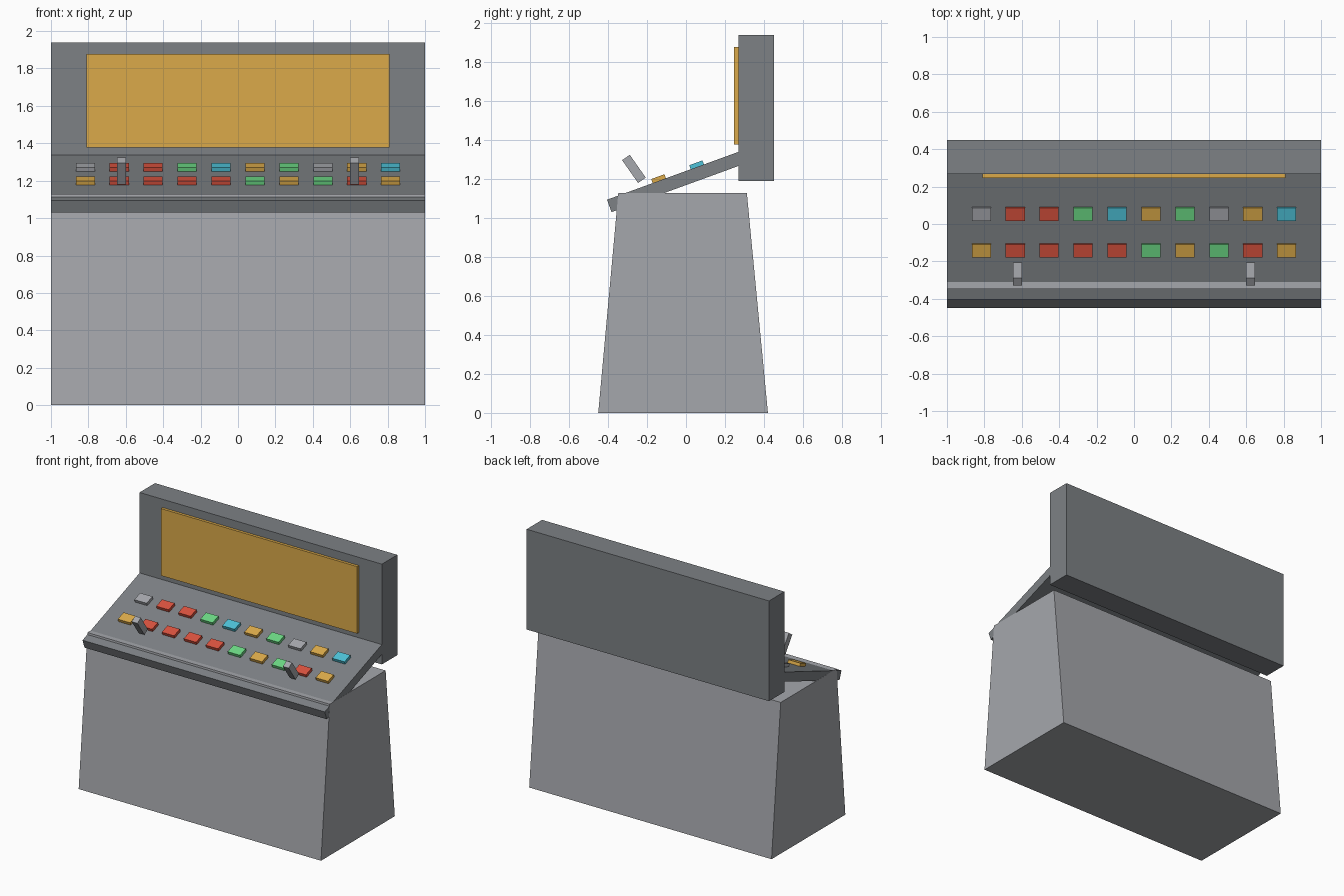
import bpy, bmesh, math
from mathutils import Matrix, Vector

if "Cube" in bpy.data.objects:
    bpy.data.objects.remove(bpy.data.objects["Cube"])


def material(name, r, g, b):
    lin = lambda c: ((c / 255 + 0.055) / 1.055) ** 2.4
    m = bpy.data.materials.new(name)
    m.diffuse_color = (lin(r), lin(g), lin(b), 1)
    m.use_nodes = True
    m.node_tree.nodes["Principled BSDF"].inputs["Base Color"].default_value = m.diffuse_color
    return m


LIGHT = material("light_grey", 165, 167, 172)
DARK = material("dark_grey", 125, 129, 133)
AMBER = material("amber", 219, 170, 74)
RED = material("red", 218, 82, 62)
GREEN = material("green", 108, 216, 132)
BLUE = material("blue", 78, 194, 216)


def make_object(name, bm, mat):
    bmesh.ops.recalc_face_normals(bm, faces=bm.faces)
    me = bpy.data.meshes.new(name)
    bm.to_mesh(me)
    bm.free()
    me.materials.append(mat)
    ob = bpy.data.objects.new(name, me)
    bpy.context.collection.objects.link(ob)
    return ob


def box(name, mat, centre, size, tilt=0.0):
    bm = bmesh.new()
    bmesh.ops.create_cube(bm, size=1)
    bmesh.ops.scale(bm, vec=size, verts=bm.verts)
    ob = make_object(name, bm, mat)
    ob.matrix_world = Matrix.Translation(centre) @ Matrix.Rotation(tilt, 4, 'X')
    return ob


def extruded_profile(name, mat, points, half_width):
    """Side profile in (y, z) extruded across x."""
    bm = bmesh.new()
    face = bm.faces.new([bm.verts.new((-half_width, y, z)) for y, z in points])
    geom = bmesh.ops.extrude_face_region(bm, geom=[face])["geom"]
    bmesh.ops.translate(bm, vec=(2 * half_width, 0, 0),
                        verts=[v for v in geom if isinstance(v, bmesh.types.BMVert)])
    return make_object(name, bm, mat)


# Tapered pedestal
extruded_profile("pedestal", LIGHT,
                 [(-0.45, 0), (0.42, 0), (0.312, 1.128), (-0.347, 1.128)], 1.0)

# Sloping control desk, its back end buried in the display cabinet
SLOPE = math.radians(20)
along = Vector((0, math.cos(SLOPE), math.sin(SLOPE)))
normal = Vector((0, -math.sin(SLOPE), math.cos(SLOPE)))
lip = Vector((0, -0.405, 1.093))
LENGTH, THICK = 0.8, 0.068
box("control_desk", DARK, lip + along * LENGTH / 2 - normal * THICK / 2,
    (1.999, LENGTH, THICK), SLOPE)

# Display cabinet and screen
box("display_cabinet", DARK, (0, 0.359, 1.564), (2.0, 0.182, 0.748))
box("screen", AMBER, (0, 0.259, 1.627), (1.62, 0.024, 0.5))

# Two rows of buttons lying on the desk
rows = [("back", 0.058, [LIGHT, RED, RED, GREEN, BLUE, AMBER, GREEN, LIGHT, AMBER, BLUE]),
        ("front", -0.137, [AMBER, RED, RED, RED, RED, GREEN, AMBER, GREEN, RED, AMBER])]
for row, y, colours in rows:
    spot = lip + along * ((y - lip.y) / math.cos(SLOPE))
    for i, mat in enumerate(colours):
        centre = spot + normal * 0.01 + Vector(((i - 4.5) * 0.1814, 0, 0))
        box(f"{row}_button_{i + 1}", mat, centre, (0.102, 0.072, 0.024), SLOPE)

# Pair of levers leaning toward the operator
for side, x in (("left", -0.624), ("right", 0.624)):
    box(f"{side}_lever", LIGHT, (x, -0.267, 1.251), (0.048, 0.048, 0.143), math.radians(35))
